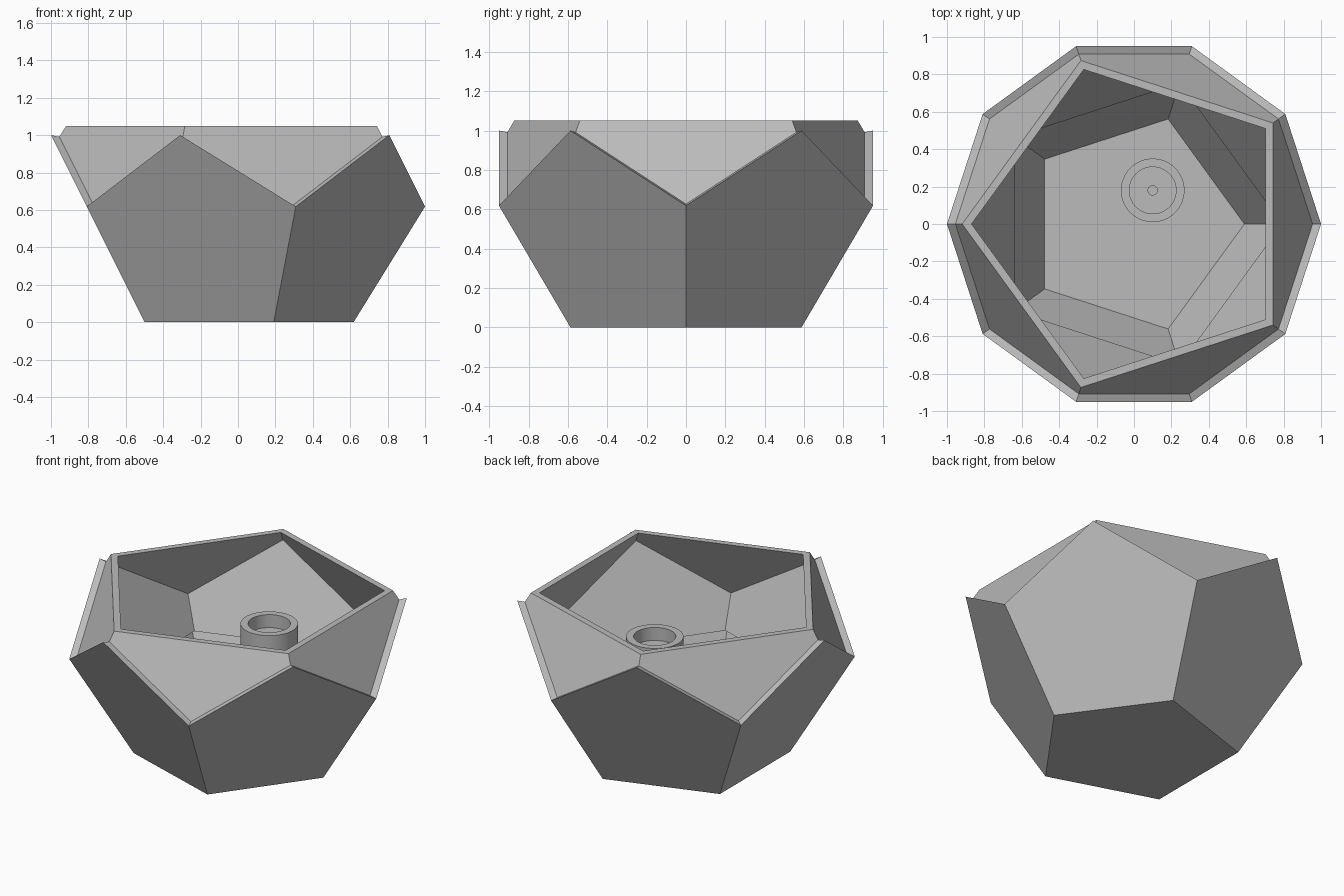
import bpy
import bmesh
from math import sin, cos, atan2, radians

cube = bpy.data.objects.get("Cube")
if cube:
    bpy.data.objects.remove(cube, do_unlink=True)

PHI = (1 + 5 ** 0.5) / 2
MID = PHI / 2            # height of the solid's centre
THICK = 0.045            # wall thickness as a share of the solid's size
RIM_TOP, RIM_BOTTOM = 1.05, 0.443

grey = bpy.data.materials.new("light grey")
grey.use_nodes = True
grey.diffuse_color = (0.5, 0.5, 0.5, 1)
grey.node_tree.nodes["Principled BSDF"].inputs["Base Color"].default_value = (0.5, 0.5, 0.5, 1)


def finish(name, bm):
    bmesh.ops.recalc_face_normals(bm, faces=bm.faces)
    mesh = bpy.data.meshes.new(name)
    bm.to_mesh(mesh)
    bm.free()
    mesh.materials.append(grey)
    obj = bpy.data.objects.new(name, mesh)
    bpy.context.collection.objects.link(obj)
    return obj


def add_dodecahedron(bm, scale):
    """Twelve-sided solid resting on a face, scaled about its centre."""
    rings = [(1 / PHI, 0, 0), (1, 1 / PHI, 0), (1, 1, 36), (1 / PHI, PHI, 36)]
    verts = []
    for radius, z, turn in rings:
        for i in range(5):
            a = radians(72 * i + turn)
            verts.append(bm.verts.new((radius * scale * cos(a), radius * scale * sin(a),
                                       MID + (z - MID) * scale)))
    bmesh.ops.convex_hull(bm, input=verts)
    bmesh.ops.dissolve_limit(bm, angle_limit=radians(2), verts=bm.verts[:], edges=bm.edges[:])


def join_loops(bm, a, b):
    """Connect two rings of vertices by matching their angle round z."""
    def around(v):
        return (atan2(v.co.y, v.co.x) + 0.1) % radians(360)
    a, b = sorted(a, key=around), sorted(b, key=around)
    for i in range(len(a)):
        j = (i + 1) % len(a)
        bm.faces.new((a[i], a[j], b[j], b[i]))


def merge(parts):
    bm = bmesh.new()
    for part in parts:
        mesh = bpy.data.meshes.new("part")
        part.to_mesh(mesh)
        part.free()
        bm.from_mesh(mesh)
        bpy.data.meshes.remove(mesh)
    return bm


def open_verts(bm, rule=lambda v: True):
    return [v for v in bm.verts if any(e.is_boundary for e in v.link_edges) and rule(v)]


def split_sizes(verts):
    """Separate the outer ring from the inner ring by radius."""
    order = sorted(verts, key=lambda v: v.co.xy.length)
    half = len(order) // 2
    return order[:half], order[half:]


# Outer bowl: lower half of the solid with a zigzag lip
parts = []
for scale in (1, 1 - THICK):
    part = bmesh.new()
    add_dodecahedron(part, scale)
    upper = [f for f in part.faces if f.calc_center_median().z > MID]
    bmesh.ops.delete(part, geom=upper, context='FACES')
    parts.append(part)
bowl = merge(parts)
join_loops(bowl, *split_sizes(open_verts(bowl)))
finish("outer_bowl", bowl)

# Inner rim: band of a smaller solid that rises above the lip
parts = []
for scale in (1 - THICK, 1 - 2 * THICK):
    part = bmesh.new()
    add_dodecahedron(part, scale)
    for z, side in ((RIM_TOP, 1), (RIM_BOTTOM, -1)):
        bmesh.ops.bisect_plane(part, geom=part.verts[:] + part.edges[:] + part.faces[:],
                               plane_co=(0, 0, z), plane_no=(0, 0, side), clear_outer=True)
    parts.append(part)
rim = merge(parts)
for rule in (lambda v: v.co.z > MID, lambda v: v.co.z < MID):
    join_loops(rim, *split_sizes(open_verts(rim, rule)))
finish("inner_rim", rim)

# Post: round column with a recessed top and a small centre hole
base, top, recess = 0.03, 0.8, 0.085
profile = [(0.025, base), (0.17, base), (0.17, top), (0.125, top),
           (0.125, top - recess), (0.025, top - recess)]
SIDES = 64
post = bmesh.new()
rings = []
for radius, z in profile:
    rings.append([post.verts.new((radius * cos(radians(360 * i / SIDES)),
                                  radius * sin(radians(360 * i / SIDES)), z))
                  for i in range(SIDES)])
for k, ring in enumerate(rings):
    join_loops(post, ring, rings[(k + 1) % len(rings)])
post_obj = finish("post", post)
post_obj.location = (0.1, 0.18, 0)
bpy.ops.object.select_all(action='DESELECT')
post_obj.select_set(True)
bpy.context.view_layer.objects.active = post_obj
bpy.ops.object.shade_smooth_by_angle(angle=radians(30))
